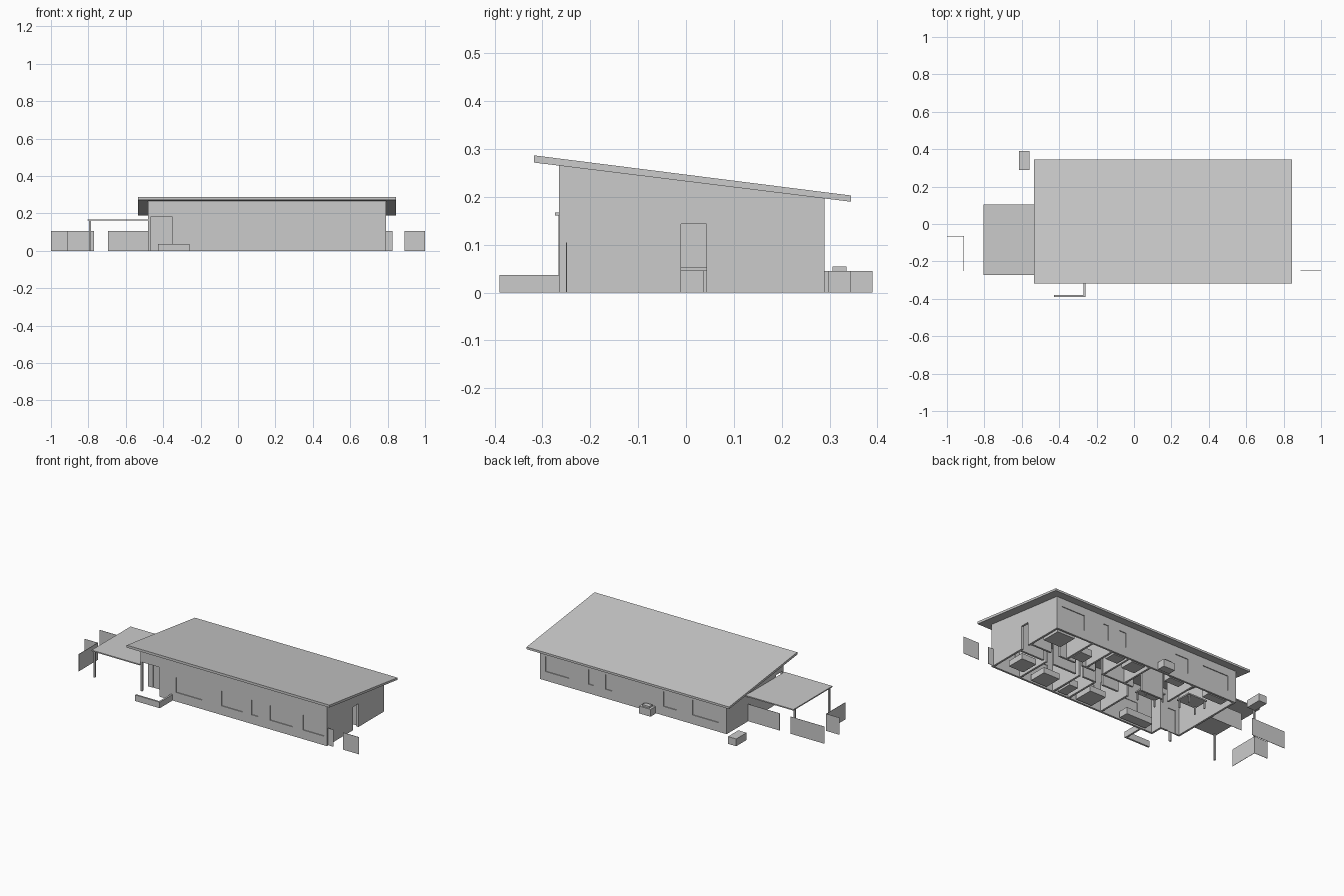
import bpy, bmesh

if "Cube" in bpy.data.objects:
    bpy.data.objects.remove(bpy.data.objects["Cube"])


def prism(name, pts, axis, a, b):
    """Extrude a 2D outline along axis: 'x' takes (y, z) points, 'z' takes (x, y) points."""
    bm = bmesh.new()
    place = (lambda p, t: (t, p[0], p[1])) if axis == 'x' else (lambda p, t: (p[0], p[1], t))
    lo = [bm.verts.new(place(p, a)) for p in pts]
    hi = [bm.verts.new(place(p, b)) for p in pts]
    n = len(pts)
    bm.faces.new(lo[::-1])
    bm.faces.new(hi)
    for i in range(n):
        j = (i + 1) % n
        bm.faces.new((lo[i], lo[j], hi[j], hi[i]))
    return finish(name, bm)


def boxes(name, specs):
    """One object from boxes given as (x0, x1, y0, y1, z0, z1)."""
    bm = bmesh.new()
    for x0, x1, y0, y1, z0, z1 in specs:
        for v in bmesh.ops.create_cube(bm, size=1)['verts']:
            v.co.x = x1 if v.co.x > 0 else x0
            v.co.y = y1 if v.co.y > 0 else y0
            v.co.z = z1 if v.co.z > 0 else z0
    return finish(name, bm)


def finish(name, bm):
    bmesh.ops.recalc_face_normals(bm, faces=bm.faces)
    me = bpy.data.meshes.new(name)
    bm.to_mesh(me)
    bm.free()
    ob = bpy.data.objects.new(name, me)
    bpy.context.collection.objects.link(ob)
    return ob


def cut(target, cutter):
    mod = target.modifiers.new(cutter.name, 'BOOLEAN')
    mod.operation = 'DIFFERENCE'
    mod.solver = 'EXACT'
    mod.object = cutter
    cutter.hide_render = True
    cutter.hide_set(True)


L, R, F, B = -0.48, 0.79, -0.265, 0.29   # outer wall limits
T = 0.012                                # wall thickness
PX, PY = -0.35, -0.19                    # porch recess corner

# Sloping main roof
prism("main_roof", [(-0.318, 0.272), (0.345, 0.190), (0.345, 0.203), (-0.318, 0.287)],
      'x', -0.535, 0.845)

# Outer walls: solid block hollowed out, then porch and openings cut
walls = prism("outer_walls", [(F, 0), (B, 0), (B, 0.198), (F, 0.267)], 'x', L, R)
inner = [(L + T, PY + T), (PX + T, PY + T), (PX + T, F + T), (R - T, F + T),
         (R - T, B - T), (L + T, B - T)]
cut(walls, prism("interior_cutter", inner, 'z', -0.1, 0.5))
cut(walls, boxes("porch_cutter", [(-0.6, PX, -0.4, PY, -0.1, 0.18)]))

front_windows = [(-0.236, -0.058), (0.073, 0.217), (0.279, 0.325), (0.402, 0.558), (0.629, 0.772)]
back_windows = [(0.595, 0.753), (0.425, 0.460), (0.300, 0.345), (-0.14, -0.05), (-0.425, -0.247)]
Z0, Z1 = 0.056, 0.148
holes = [(a, b, F - 0.02, F + 0.03, Z0, Z1) for a, b in front_windows]
holes += [(a, b, B - 0.03, B + 0.02, Z0, Z1) for a, b in back_windows]
holes.append((R - 0.03, R + 0.02, -0.01, 0.043, -0.1, 0.143))      # side doorway
holes.append((-0.445, -0.39, PY - 0.03, PY + 0.03, -0.1, 0.143))   # porch door
cut(walls, boxes("opening_cutter", holes))

# Recessed panes and porch door leaf
panes = [(a, b, F + 0.005, F + 0.009, Z0, Z1) for a, b in front_windows]
panes += [(a, b, B - 0.009, B - 0.005, Z0, Z1) for a, b in back_windows]
boxes("window_panes", panes)
boxes("porch_door", [(-0.445, -0.39, PY + 0.003, PY + 0.008, 0, 0.143)])

# Porch corner post
boxes("porch_post", [(L, L + 0.012, F, F + 0.012, 0, 0.18)])

# Carport: thin flat roof on two posts
boxes("carport_roof", [(-0.805, L, -0.274, 0.105, 0.161, 0.168)])
boxes("carport_posts", [(-0.797, -0.787, y - 0.005, y + 0.005, 0, 0.162) for y in (-0.262, 0.075)])

# Low L-shaped planter wall
prism("low_garden_wall", [(-0.428, -0.39), (-0.26, -0.39), (-0.26, F), (-0.271, F),
                          (-0.271, -0.379), (-0.428, -0.379)], 'z', 0, 0.037)

# Fence panels
e, H = 0.001, 0.105
boxes("fence_panels", [
    (0.89, 1.0, -0.25 - e, -0.25 + e, 0, H),
    (R, 0.825, -0.25 - e, -0.25 + e, 0, H),
    (-0.695, L, 0.08 - e, 0.08 + e, 0, H),
    (-1.0, -0.77, 0.08 - e, 0.08 + e, 0, H),
    (-1.0, -0.91, -0.065 - e, -0.065 + e, 0, H),
    (-0.91 - e, -0.91 + e, -0.25, -0.065, 0, H)])

# Outdoor box and capped unit behind the house
boxes("outdoor_box", [(-0.615, -0.56, B, 0.39, 0, 0.045)])
boxes("outdoor_unit", [(0.0, 0.078, 0.297, 0.345, 0, 0.045)])
boxes("outdoor_unit_cap", [(0.015, 0.062, 0.306, 0.336, 0.045, 0.055)])

# Interior partitions: corridor walls with door gaps, plus cross walls
P, t = 0.18, 0.006
parts = []
for y, runs in ((-0.03, [(0.09, 0.20), (0.25, 0.34), (0.39, 0.55), (0.62, 0.78)]),
                (0.06, [(-0.15, 0.0), (0.06, 0.28), (0.33, 0.42), (0.47, 0.58), (0.64, 0.78)])):
    parts += [(a, b, y - t, y + t, 0, P) for a, b in runs]
parts += [(x - t, x + t, F + T, -0.03, 0, P) for x in (0.02, 0.25, 0.36, 0.595)]
parts += [(x - t, x + t, 0.06, B - T, 0, P) for x in (-0.19, 0.12, 0.27, 0.39, 0.53)]
boxes("interior_partitions", parts)

# Simple furniture: beds, cabinets and tables as blocks
boxes("furniture_blocks", [
    (0.62, 0.72, -0.20, -0.09, 0, 0.035), (0.64, 0.76, 0.14, 0.26, 0, 0.035),
    (0.42, 0.53, -0.24, -0.13, 0, 0.035), (0.44, 0.52, 0.09, 0.17, 0, 0.04),
    (0.28, 0.34, -0.24, -0.14, 0, 0.04), (0.29, 0.37, 0.20, 0.27, 0, 0.04),
    (0.10, 0.21, -0.24, -0.12, 0, 0.035), (0.15, 0.24, 0.18, 0.27, 0, 0.04),
    (-0.13, -0.03, 0.22, 0.27, 0, 0.06), (-0.43, -0.30, 0.22, 0.27, 0, 0.05),
    (-0.28, -0.10, -0.24, -0.18, 0, 0.04)])
boxes("table_tops", [(-0.18, -0.04, -0.04, 0.05, 0.045, 0.053),
                     (-0.40, -0.27, 0.04, 0.14, 0.045, 0.053)])
boxes("table_legs", [(x - 0.004, x + 0.004, y - 0.004, y + 0.004, 0, 0.046)
                     for xs, ys in (((-0.17, -0.05), (-0.03, 0.04)), ((-0.39, -0.28), (0.05, 0.13)))
                     for x in xs for y in ys])
